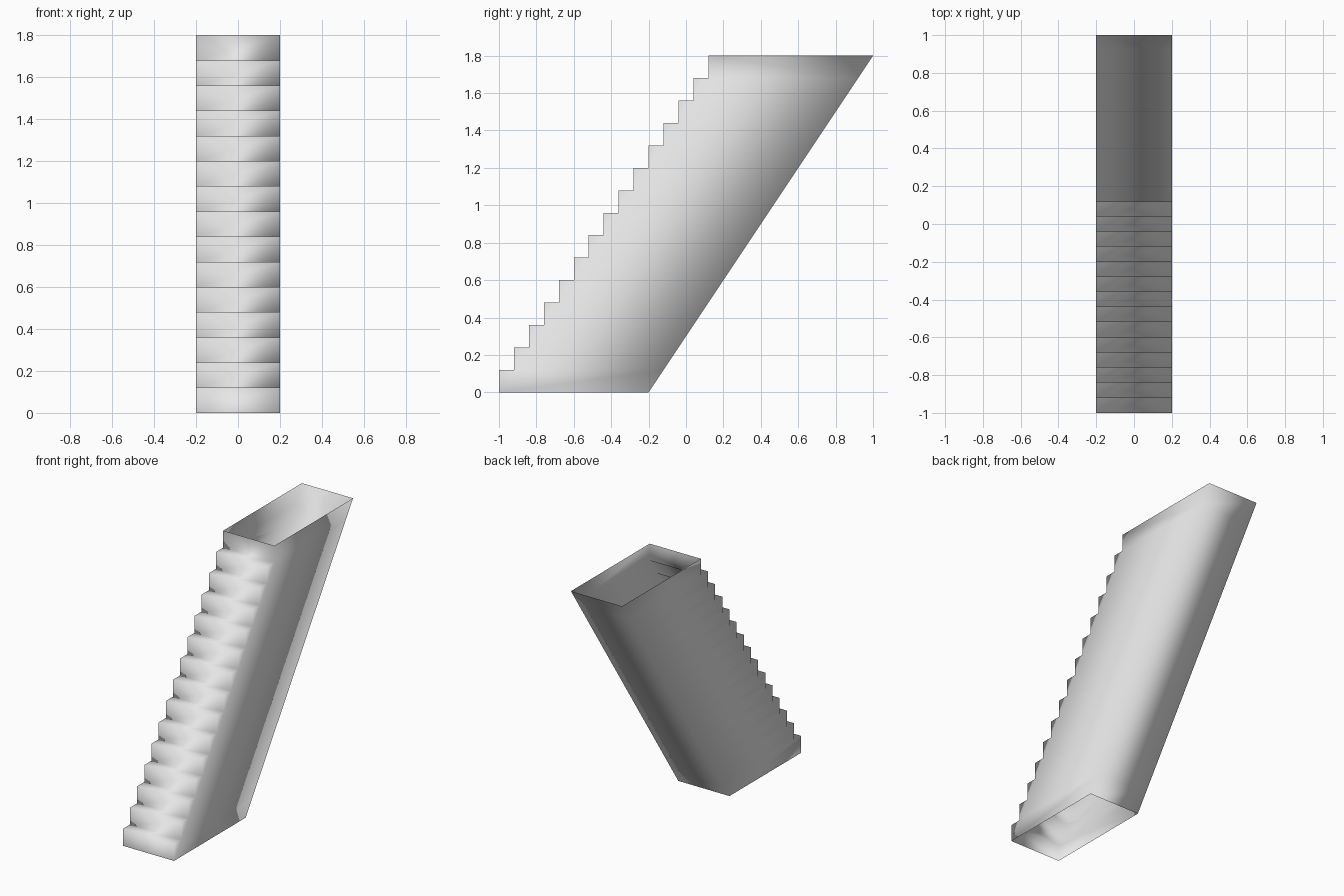
import bpy
import bmesh

STEPS = 15
RISE, RUN = 0.12, 0.08
DEPTH, HALF_WIDTH = 0.8, 0.2

cube = bpy.data.objects.get("Cube")
if cube:
    bpy.data.objects.remove(cube, do_unlink=True)

# Plain grey material
grey = bpy.data.materials.new("light_grey")
grey.use_nodes = True
colour = (0.8, 0.8, 0.8, 1)
grey.diffuse_color = colour
grey.node_tree.nodes["Principled BSDF"].inputs["Base Color"].default_value = colour

bm = bmesh.new()


def pair(y, z):
    """Right and left vertex at one profile point."""
    return [bm.verts.new((x, y, z)) for x in (-HALF_WIDTH, HALF_WIDTH)]


def strip(a, b):
    """Face across the width between two vertex pairs."""
    bm.faces.new((a[0], a[1], b[1], b[0]))


# Stair shell: risers, treads, sides and sloped back, open at both ends
front = pair(-1, 0)
back = pair(-1 + DEPTH, 0)
for i in range(STEPS):
    y, z = -1 + i * RUN, (i + 1) * RISE
    nose = pair(y, z)
    next_back = pair(y + DEPTH + RUN, z)
    strip(front, nose)
    strip(next_back, back)
    side = [front, nose, next_back, back]
    next_front = nose
    if i < STEPS - 1:
        next_front = pair(y + RUN, z)
        strip(nose, next_front)
        side.insert(2, next_front)
    bm.faces.new([p[0] for p in side])
    bm.faces.new([p[1] for p in reversed(side)])
    front, back = next_front, next_back

bmesh.ops.recalc_face_normals(bm, faces=bm.faces)
for face in bm.faces:
    face.smooth = True

mesh = bpy.data.meshes.new("stair_shell")
bm.to_mesh(mesh)
bm.free()
mesh.materials.append(grey)
stairs = bpy.data.objects.new("stair_shell", mesh)
bpy.context.collection.objects.link(stairs)
